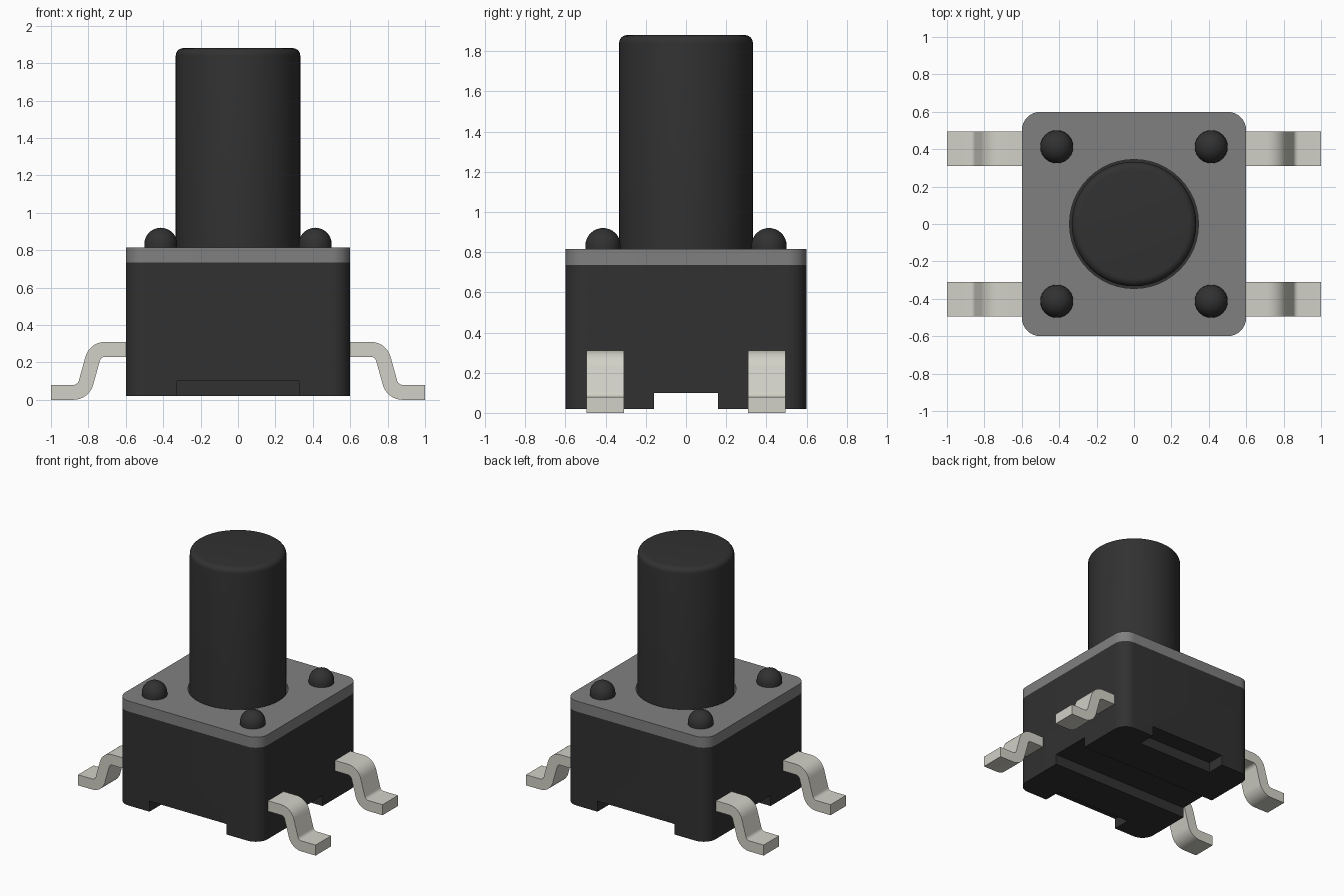
import bpy, bmesh, math
from mathutils import Vector

old = bpy.data.objects.get("Cube")
if old:
    bpy.data.objects.remove(old, do_unlink=True)


def material(name, rgb):
    m = bpy.data.materials.new(name)
    m.use_nodes = True
    m.diffuse_color = (*rgb, 1)
    m.node_tree.nodes["Principled BSDF"].inputs["Base Color"].default_value = (*rgb, 1)
    return m


BLACK = material("black plastic", (0.031, 0.031, 0.031))
GREY = material("grey plate", (0.216, 0.216, 0.216))
METAL = material("pin metal", (0.645, 0.637, 0.571))


def finish(name, bm, mat):
    bmesh.ops.recalc_face_normals(bm, faces=bm.faces)
    me = bpy.data.meshes.new(name)
    bm.to_mesh(me)
    bm.free()
    ob = bpy.data.objects.new(name, me)
    bpy.context.collection.objects.link(ob)
    me.materials.append(mat)
    return ob


def smooth(ob):
    bpy.ops.object.select_all(action='DESELECT')
    ob.select_set(True)
    bpy.context.view_layer.objects.active = ob
    bpy.ops.object.shade_smooth_by_angle(angle=math.radians(32))


def box(name, lo, hi, mat, corner=0):
    """Box between two corners, with optional rounded vertical edges."""
    bm = bmesh.new()
    bmesh.ops.create_cube(bm, size=1)
    lo, hi = Vector(lo), Vector(hi)
    for v in bm.verts:
        v.co = (lo + hi) / 2 + v.co * (hi - lo)
    if corner:
        upright = [e for e in bm.edges
                   if abs(e.verts[0].co.z - e.verts[1].co.z) > 0.01]
        bmesh.ops.bevel(bm, geom=upright, offset=corner, segments=8,
                        profile=0.5, affect='EDGES')
    return finish(name, bm, mat)


def lathe(name, profile, mat, at=(0, 0), steps=48):
    """Spin (radius, z) points that start and end on the axis."""
    bm = bmesh.new()
    vs = [bm.verts.new((r, 0, z)) for r, z in profile]
    es = [bm.edges.new(p) for p in zip(vs, vs[1:])]
    bmesh.ops.spin(bm, geom=vs + es, axis=(0, 0, 1), cent=(0, 0, 0),
                   angle=math.tau, steps=steps)
    bmesh.ops.remove_doubles(bm, verts=bm.verts, dist=1e-4)
    bmesh.ops.translate(bm, verts=bm.verts, vec=(*at, 0))
    return finish(name, bm, mat)


def arc(cx, cz, r, a0, a1, n=8):
    angles = [math.radians(a0 + (a1 - a0) * i / n) for i in range(n + 1)]
    return [(cx + r * math.cos(a), cz + r * math.sin(a)) for a in angles]


def cut(ob, cutter):
    mod = ob.modifiers.new("cut", 'BOOLEAN')
    mod.operation = 'DIFFERENCE'
    mod.solver = 'EXACT'
    mod.object = cutter
    bpy.context.view_layer.objects.active = ob
    bpy.context.view_layer.update()
    bpy.ops.object.modifier_apply(modifier=mod.name)
    bpy.data.objects.remove(cutter, do_unlink=True)


# Housing with a channel along the underside and a notch at front and back
body = box("housing", (-0.6, -0.6, 0.02), (0.6, 0.6, 0.735), BLACK, 0.1)
cut(body, box("channel_cutter", (-1, -0.16, -0.1), (1, 0.16, 0.1), BLACK))
for s in (-1, 1):
    ys = sorted((s * 0.46, s * 0.8))
    cut(body, box("notch_cutter", (-0.325, ys[0], -0.1), (0.325, ys[1], 0.1), BLACK))
smooth(body)

# Cover plate with a round opening for the plunger
plate = box("cover_plate", (-0.6, -0.6, 0.735), (0.6, 0.6, 0.815), GREY, 0.1)
cut(plate, lathe("opening_cutter", [(0, 0.6), (0.345, 0.6), (0.345, 1), (0, 1)], GREY))
smooth(plate)

# Plunger with a rounded rim
smooth(lathe("plunger", [(0, 0.72), (0.333, 0.72)]
             + arc(0.293, 1.84, 0.04, 0, 90, 6) + [(0, 1.88)], BLACK))

# Domed rivets in the four corners
for sx in (-1, 1):
    for sy in (-1, 1):
        dome = arc(0, 0.832, 0.088, 0, 90)[:-1]
        smooth(lathe("corner_rivet", [(0, 0.8), (0.088, 0.8)] + dome + [(0, 0.92)],
                     BLACK, (sx * 0.413, sy * 0.413), 32))

# Gull-wing pins: upper and lower outlines share two bend centres
T = 0.08
knee, ankle = (0.71, 0.20), (0.88, 0.11)
top = [(0.55, 0.31)] + arc(*knee, 0.11, 90, 15) + arc(*ankle, 0.03, 195, 270) + [(1, T)]
low = [(0.55, 0.23)] + arc(*knee, 0.03, 90, 15) + arc(*ankle, 0.11, 195, 270) + [(1, 0)]
for sx, side in ((1, "left"), (-1, "right")):
    for sy, end in ((-1, "front"), (1, "back")):
        bm = bmesh.new()
        y = sy * 0.402
        rows = [[bm.verts.new((sx * x, y + w, z)) for x, z in line]
                for line, w in ((top, -0.093), (top, 0.093), (low, 0.093), (low, -0.093))]
        for i in range(4):
            a, b = rows[i], rows[(i + 1) % 4]
            for j in range(len(top) - 1):
                bm.faces.new((a[j], a[j + 1], b[j + 1], b[j]))
        for j in (0, -1):
            bm.faces.new([r[j] for r in rows])
        smooth(finish(f"{end}_{side}_pin", bm, METAL))
